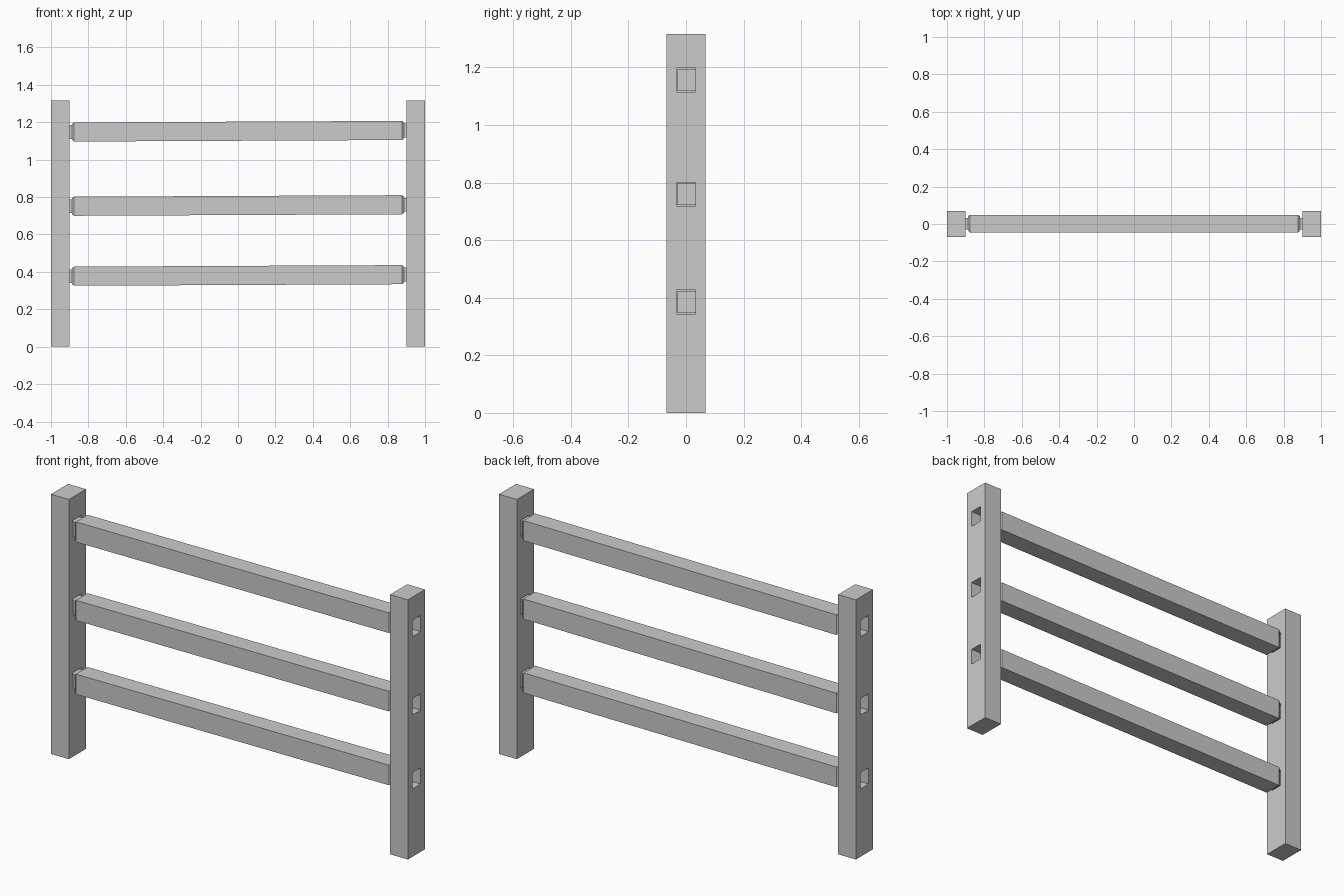
import bpy, bmesh, math

if "Cube" in bpy.data.objects:
    bpy.data.objects.remove(bpy.data.objects["Cube"])

POST_W, POST_D, POST_H = 0.10, 0.137, 1.315
RAIL_Z = {"lower": 0.381, "middle": 0.755, "upper": 1.152}


def add_box(name, size, loc):
    bpy.ops.mesh.primitive_cube_add(size=1, location=loc)
    ob = bpy.context.object
    ob.name = name
    ob.scale = size
    bpy.ops.object.transform_apply(location=False, rotation=False, scale=True)
    return ob


# Posts with mortise holes cut right through
def add_post(name, x):
    post = add_box(name, (POST_W, POST_D, POST_H), (x, 0, POST_H / 2))
    for z in RAIL_Z.values():
        cutter = add_box("mortise_cutter", (0.3, 0.066, 0.082), (x, 0, z + 0.004))
        cutter.hide_render = True
        mod = post.modifiers.new("mortise", "BOOLEAN")
        mod.operation = "DIFFERENCE"
        mod.solver = "EXACT"
        mod.object = cutter
        bpy.context.view_layer.objects.active = post
        bpy.ops.object.modifier_apply(modifier=mod.name)
        bpy.data.objects.remove(cutter)
    return post


add_post("left_post", -0.95)
add_post("right_post", 0.95)


# Rails: rectangular sections lofted along x, chamfered shoulders and tenons
def add_rail(name, z):
    half = [(0.940, 0.031, 0.037), (0.887, 0.031, 0.037),
            (0.887, 0.040, 0.043), (0.877, 0.047, 0.051)]
    stations = [(-x, y, h) for x, y, h in half] + half[::-1]
    bm = bmesh.new()
    rings = [[bm.verts.new((x, sy * y, sz * h))
              for sy, sz in ((-1, -1), (1, -1), (1, 1), (-1, 1))]
             for x, y, h in stations]
    for a, b in zip(rings, rings[1:]):
        for i in range(4):
            j = (i + 1) % 4
            bm.faces.new((a[i], a[j], b[j], b[i]))
    bm.faces.new(rings[0])
    bm.faces.new(rings[-1])
    bmesh.ops.recalc_face_normals(bm, faces=bm.faces[:])
    mesh = bpy.data.meshes.new(name)
    bm.to_mesh(mesh)
    bm.free()
    rail = bpy.data.objects.new(name, mesh)
    bpy.context.collection.objects.link(rail)
    rail.location = (0, 0.002, z)
    rail.rotation_euler = (0, -math.radians(0.27), 0)  # slight sag to the left


for label, z in RAIL_Z.items():
    add_rail(label + "_rail", z)
